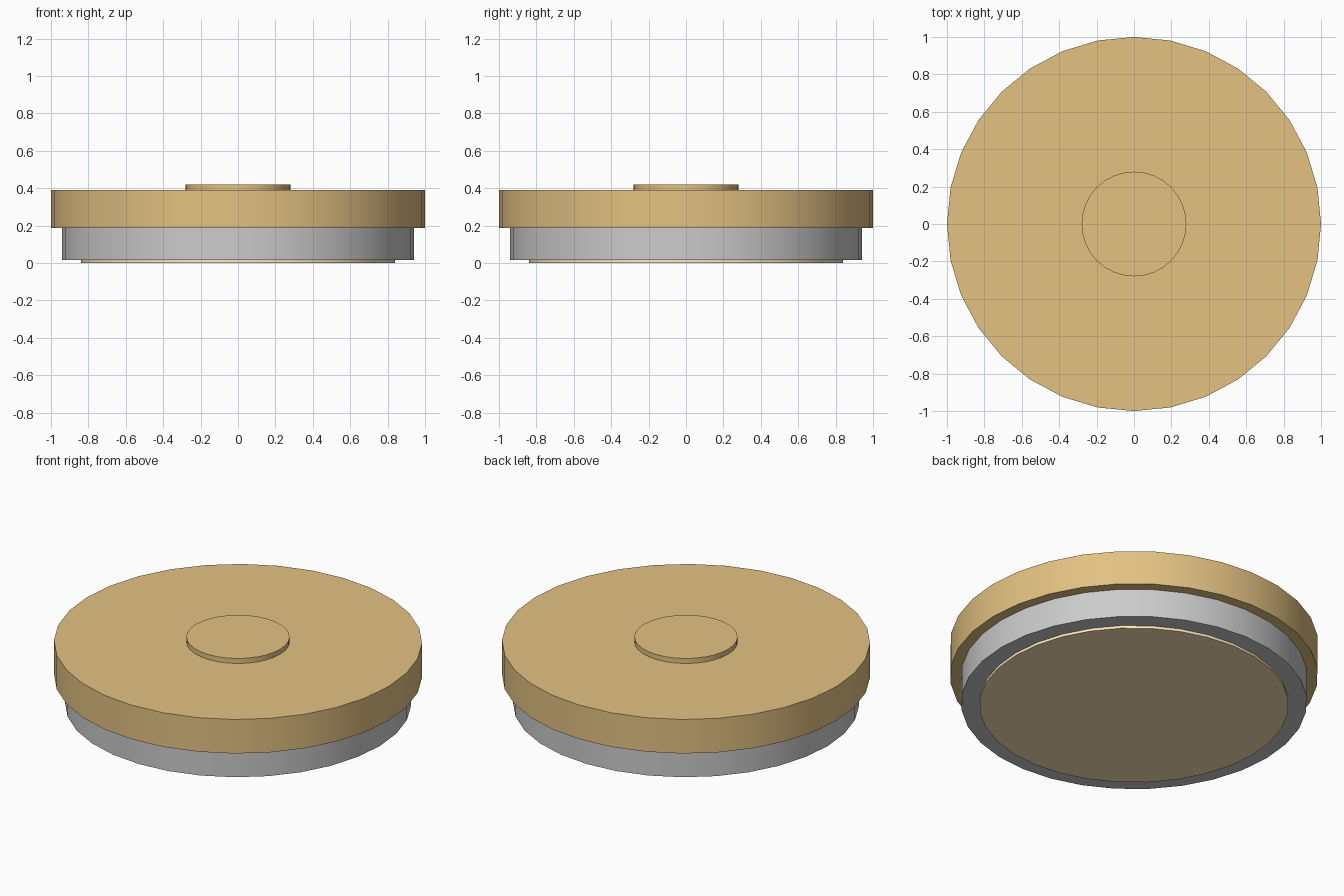
import bpy
from math import radians

if "Cube" in bpy.data.objects:
    bpy.data.objects.remove(bpy.data.objects["Cube"])


def material(name, rgb):
    m = bpy.data.materials.new(name)
    m.diffuse_color = (*rgb, 1)
    m.use_nodes = True
    m.node_tree.nodes["Principled BSDF"].inputs["Base Color"].default_value = m.diffuse_color
    return m


def disc(name, radius, z0, z1, mat=None):
    bpy.ops.mesh.primitive_cylinder_add(vertices=32, radius=radius, depth=z1 - z0,
                                        location=(0, 0, (z0 + z1) / 2))
    ob = bpy.context.object
    ob.name = name
    if mat:
        ob.data.materials.append(mat)
    bpy.ops.object.shade_smooth_by_angle(angle=radians(30))
    return ob


brass = material("brass", (0.77, 0.54, 0.225))
cream = material("cream", (1.0, 0.80, 0.48))

# Stacked round parts, bottom to top
disc("base_pad", 0.84, 0.0, 0.016, cream)
disc("lower_body", 0.94, 0.016, 0.186)
disc("lid", 1.0, 0.186, 0.39, brass)
disc("top_button", 0.28, 0.39, 0.42, brass)
